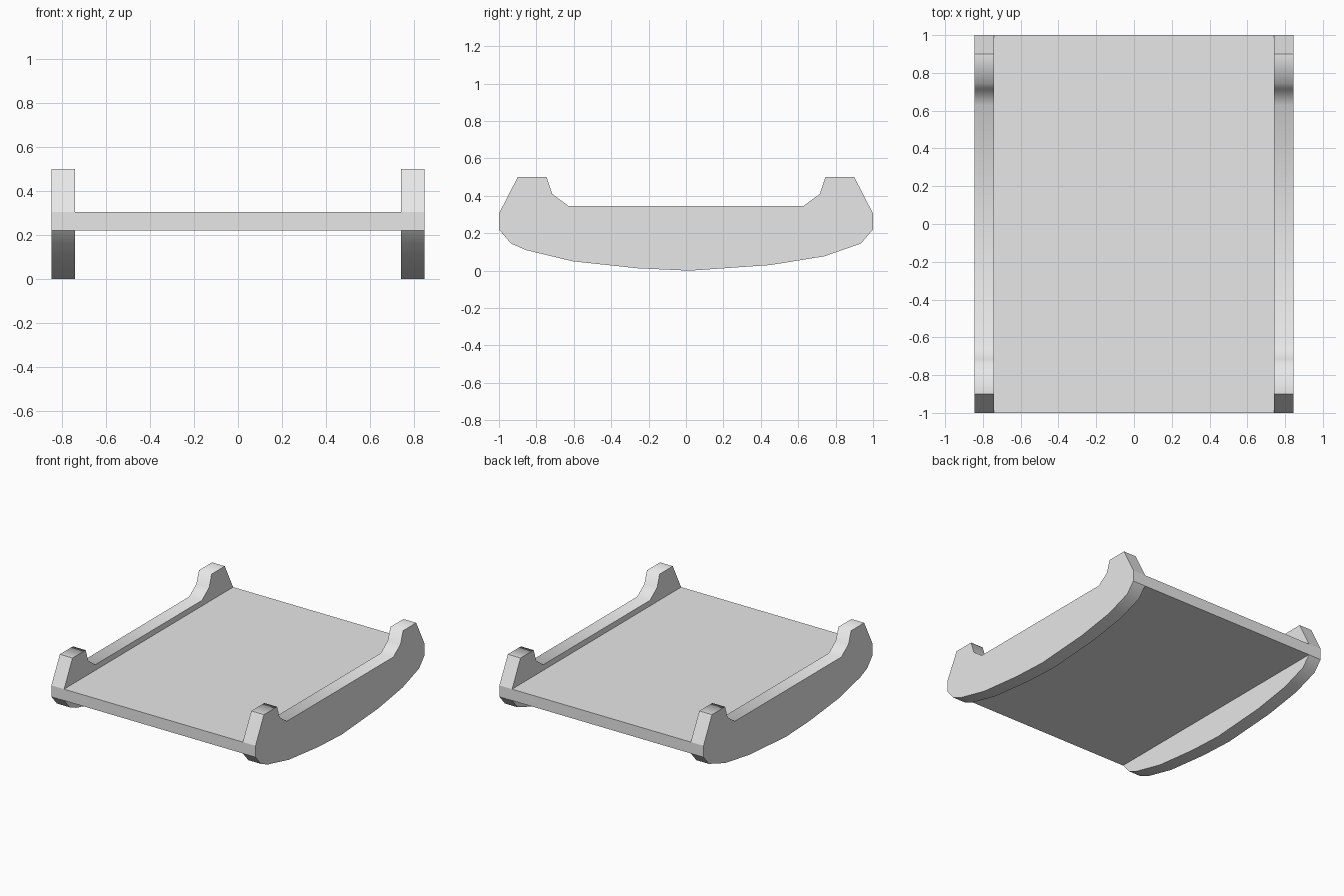
import bpy, bmesh

if "Cube" in bpy.data.objects:
    bpy.data.objects.remove(bpy.data.objects["Cube"])

grey = bpy.data.materials.new("plain grey")
grey.diffuse_color = (0.8, 0.8, 0.8, 1)
grey.use_nodes = True
grey.node_tree.nodes["Principled BSDF"].inputs["Base Color"].default_value = grey.diffuse_color

DECK_LOW, DECK_TOP = 0.22, 0.305
INNER, OUTER = 0.74, 0.845

# Side outline (y, z) of a rocker rail: posts and channel on top, curved runner below
profile = [(-1, DECK_TOP), (-0.9, 0.5), (-0.745, 0.5), (-0.715, 0.41), (-0.63, 0.347),
           (0.63, 0.347), (0.715, 0.41), (0.745, 0.5), (0.9, 0.5), (1, DECK_TOP),
           (1, DECK_LOW), (0.935, 0.145), (0.74, 0.077), (0.45, 0.03), (0.12, 0.007),
           (0.02, 0.0), (-0.26, 0.013), (-0.605, 0.05), (-0.855, 0.11), (-0.935, 0.145),
           (-1, DECK_LOW)]


def finish(name, bm):
    bmesh.ops.recalc_face_normals(bm, faces=bm.faces)
    mesh = bpy.data.meshes.new(name)
    bm.to_mesh(mesh)
    bm.free()
    mesh.materials.append(grey)
    obj = bpy.data.objects.new(name, mesh)
    bpy.context.collection.objects.link(obj)
    return obj


def rail(name, x0, x1):
    bm = bmesh.new()
    a = [bm.verts.new((x0, y, z)) for y, z in profile]
    b = [bm.verts.new((x1, y, z)) for y, z in profile]
    bm.faces.new(a)
    bm.faces.new(b)
    n = len(profile)
    for i in range(n):
        j = (i + 1) % n
        bm.faces.new((a[i], a[j], b[j], b[i])).smooth = True
    # Channel and runner are smooth, the ends of the rail stay crisp
    for e in bm.edges:
        y, z = e.verts[0].co.y, e.verts[0].co.z
        along_x = abs(e.verts[0].co.x - e.verts[1].co.x) > 0.01
        if not along_x or abs(y) > 0.99 or (abs(y) > 0.89 and z > 0.4):
            e.smooth = False
    return finish(name, bm)


# Rocker rails
rail("left_rail", -OUTER, -INNER)
rail("right_rail", INNER, OUTER)

# Flat deck between the rails
bm = bmesh.new()
bmesh.ops.create_cube(bm, size=1)
for v in bm.verts:
    v.co.x *= 2 * INNER
    v.co.y *= 2
    v.co.z = DECK_TOP if v.co.z > 0 else DECK_LOW
finish("deck", bm)
